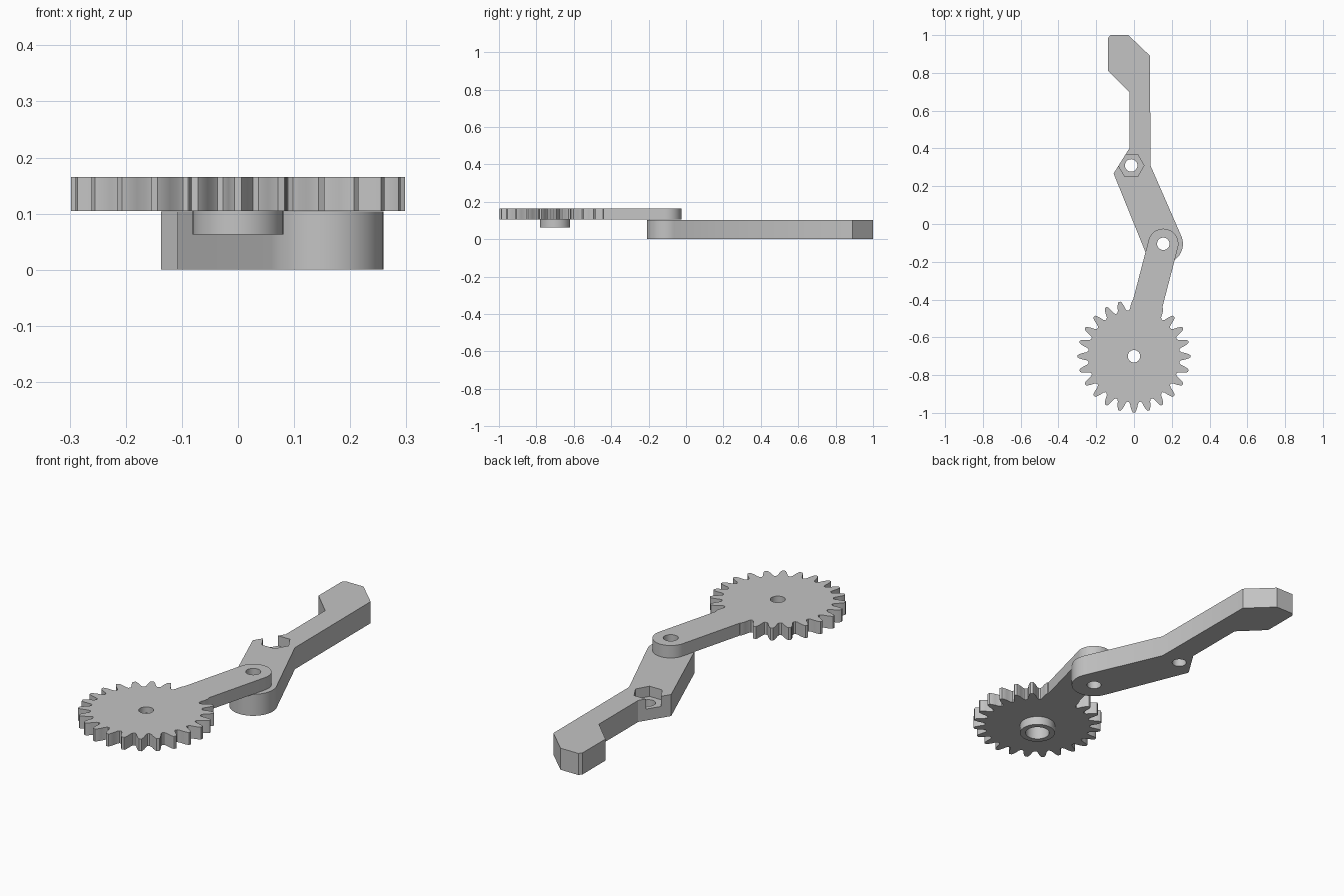
import bpy
import bmesh
from math import sin, cos, pi, radians
from mathutils import Vector

if "Cube" in bpy.data.objects:
    bpy.data.objects.remove(bpy.data.objects["Cube"])

grey = bpy.data.materials.new("light grey plastic")
grey.use_nodes = True
colour = (0.55, 0.55, 0.55, 1)
grey.diffuse_color = colour
grey.node_tree.nodes["Principled BSDF"].inputs["Base Color"].default_value = colour

GEAR = Vector((0, -0.7))
JOINT = Vector((0.155, -0.105))
NUT = Vector((-0.015, 0.31))
FINGER_TOP, ARM_BASE, ARM_TOP = 0.104, 0.105, 0.165
HOLE = 0.033


def prism(name, outline, z0, z1):
    """Extrude a flat outline between two heights."""
    bm = bmesh.new()
    face = bm.faces.new([bm.verts.new((x, y, z0)) for x, y in outline])
    top = bmesh.ops.extrude_face_region(bm, geom=[face])["geom"]
    verts = [v for v in top if isinstance(v, bmesh.types.BMVert)]
    bmesh.ops.translate(bm, verts=verts, vec=(0, 0, z1 - z0))
    bmesh.ops.recalc_face_normals(bm, faces=bm.faces)
    mesh = bpy.data.meshes.new(name)
    bm.to_mesh(mesh)
    bm.free()
    mesh.materials.append(grey)
    obj = bpy.data.objects.new(name, mesh)
    bpy.context.collection.objects.link(obj)
    return obj


def arc(centre, radius, start, end, steps):
    angles = [radians(start + (end - start) * i / steps) for i in range(steps + 1)]
    return [centre + radius * Vector((cos(a), sin(a))) for a in angles]


def circle(centre, radius, sides=48):
    return arc(centre, radius, 0, 360, sides)[:-1]


def combine(obj, other, operation):
    """Apply a boolean and discard the helper."""
    mod = obj.modifiers.new("boolean", "BOOLEAN")
    mod.operation, mod.object, mod.solver = operation, other, "EXACT"
    bpy.context.view_layer.objects.active = obj
    bpy.ops.object.modifier_apply(modifier=mod.name)
    bpy.data.objects.remove(other)


def cut(obj, outline, z0, z1):
    combine(obj, prism("cutter", outline, z0, z1), "DIFFERENCE")


def smooth(obj):
    bpy.ops.object.select_all(action="DESELECT")
    obj.select_set(True)
    bpy.context.view_layer.objects.active = obj
    bpy.ops.object.shade_smooth_by_angle(angle=radians(25))


# Gear disc: each tooth is a rounded, tapering profile
TEETH = 24
half_tooth = [(0.242, 0.027), (0.252, 0.021), (0.272, 0.017), (0.29, 0.011), (0.298, 0.006)]
tooth = [(r, -w) for r, w in half_tooth] + [(r, w) for r, w in reversed(half_tooth)]
outline = []
for i in range(TEETH):
    a = 2 * pi * i / TEETH
    along, across = Vector((cos(a), sin(a))), Vector((-sin(a), cos(a)))
    outline += [GEAR + along * r + across * w for r, w in tooth]
gear = prism("gear_with_crank_arm", outline, ARM_BASE, ARM_TOP)

# Crank arm with a rounded end, joined to the gear
direction = (JOINT - GEAR).normalized()
side = Vector((direction.y, -direction.x)) * 0.08
start = GEAR + direction * 0.1
arm = [start + side] + arc(JOINT, 0.08, -14.6, 165.4, 32) + [start - side]
combine(gear, prism("crank_arm", arm, ARM_BASE, ARM_TOP), "UNION")

# Hollow hub below the gear, then the pin holes
combine(gear, prism("hub", circle(GEAR, 0.081), 0.063, ARM_BASE + 0.02), "UNION")
cut(gear, circle(GEAR, 0.055), 0, 0.135)
for centre in (GEAR, JOINT):
    cut(gear, circle(centre, HOLE, 32), 0, 0.3)
smooth(gear)

# Bent finger: hooked tip, elbow and round joint end
finger_outline = [Vector(p) for p in (
    (-0.025, 0.40), (-0.025, 0.70), (-0.137, 0.81), (-0.137, 0.985), (-0.125, 1.0),
    (-0.03, 1.0), (0.085, 0.89), (0.087, 0.31))]
finger_outline += arc(JOINT, 0.104, 23.5, -156.5, 36) + [Vector((-0.108, 0.267))]
finger = prism("finger", finger_outline, 0, FINGER_TOP)

# Pin holes and the hexagonal nut pocket
for centre in (NUT, JOINT):
    cut(finger, circle(centre, HOLE, 32), -0.1, 0.2)
cut(finger, circle(NUT, 0.068, 6), 0.055, 0.2)
smooth(finger)
